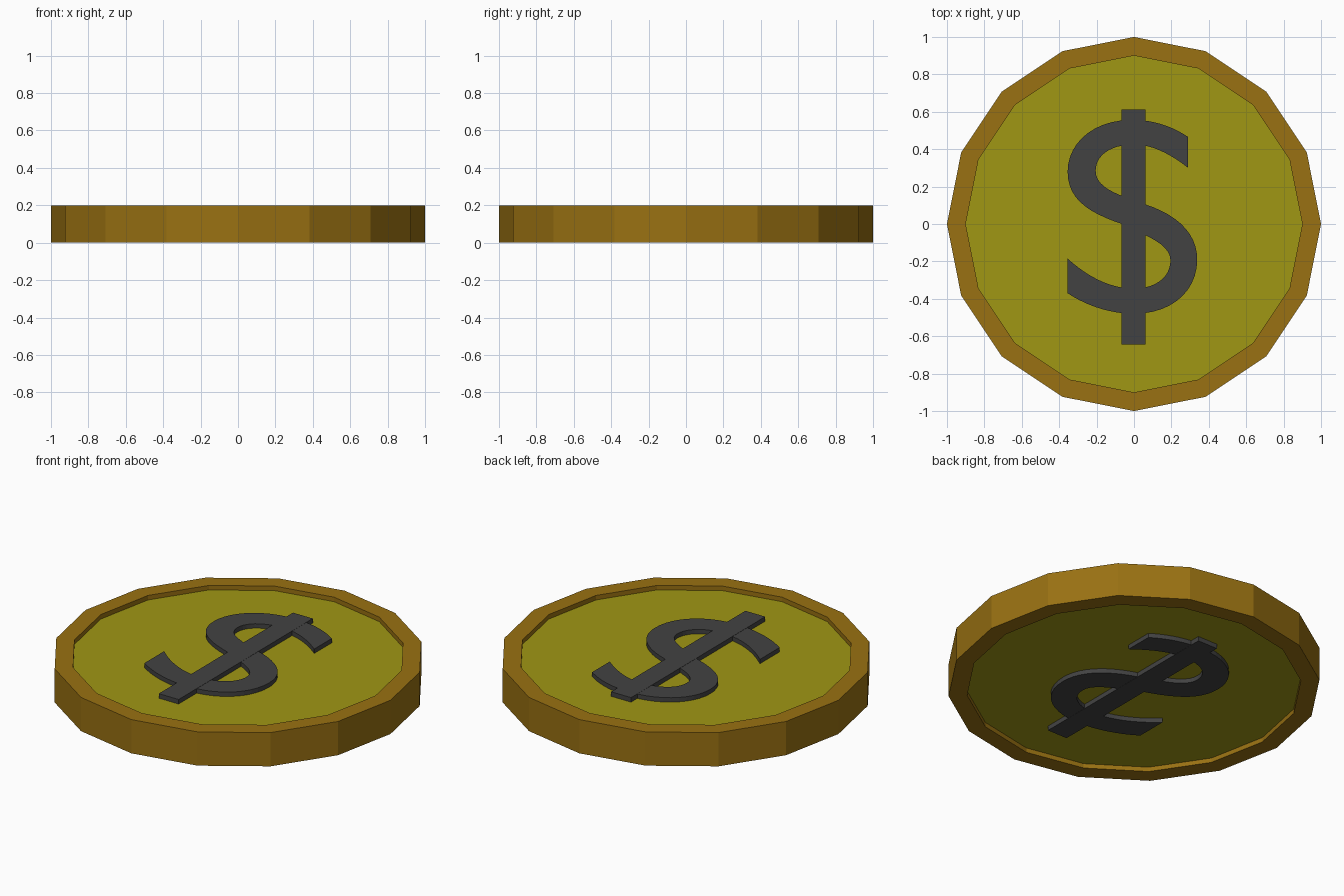
import bpy
import bmesh
import math
from mathutils import Vector
from mathutils.geometry import interpolate_bezier

SIDES = 16
THICK = 0.2
RECESS = 0.027

if "Cube" in bpy.data.objects:
    bpy.data.objects.remove(bpy.data.objects["Cube"], do_unlink=True)


def material(name, r, g, b):
    mat = bpy.data.materials.new(name)
    mat.use_nodes = True
    mat.diffuse_color = (r, g, b, 1)
    bsdf = mat.node_tree.nodes["Principled BSDF"]
    bsdf.inputs["Base Color"].default_value = (r, g, b, 1)
    bsdf.inputs["Roughness"].default_value = 0.8
    return mat


def finish(name, bm, mat):
    bmesh.ops.recalc_face_normals(bm, faces=bm.faces)
    mesh = bpy.data.meshes.new(name)
    bm.to_mesh(mesh)
    bm.free()
    mesh.materials.append(mat)
    obj = bpy.data.objects.new(name, mesh)
    bpy.context.collection.objects.link(obj)
    return obj


def prism(name, outline, z0, z1, mat):
    """Extrude a closed 2D outline between two heights."""
    bm = bmesh.new()
    face = bm.faces.new([bm.verts.new((p[0], p[1], z0)) for p in outline])
    top = bmesh.ops.extrude_face_region(bm, geom=[face], use_keep_orig=True)
    verts = [v for v in top["geom"] if isinstance(v, bmesh.types.BMVert)]
    bmesh.ops.translate(bm, verts=verts, vec=(0, 0, z1 - z0))
    bmesh.ops.triangulate(bm, faces=[f for f in bm.faces if len(f.verts) > 4])
    return finish(name, bm, mat)


def circle(radius):
    steps = [2 * math.pi * i / SIDES for i in range(SIDES)]
    return [(radius * math.cos(a), radius * math.sin(a)) for a in steps]


def bezier_edge(start, *segments):
    """Sample a chain of cubic segments (handle, handle, end)."""
    points = [Vector(start)]
    for h0, h1, end in segments:
        points += interpolate_bezier(points[-1], Vector(h0), Vector(h1), Vector(end), 12)[1:]
    return points


rim_gold = material("rim_gold", 0.32, 0.165, 0.006)
face_yellow = material("face_yellow", 0.35, 0.31, 0.007)
dark_grey = material("dark_grey", 0.055, 0.055, 0.055)

# Raised rim: a square-section ring
bm = bmesh.new()
loops = [[bm.verts.new((x, y, z)) for x, y in circle(r)]
         for r, z in ((1, 0), (1, THICK), (0.9, THICK), (0.9, 0))]
for k in range(4):
    a, b = loops[k], loops[(k + 1) % 4]
    for i in range(SIDES):
        j = (i + 1) % SIDES
        bm.faces.new((a[i], a[j], b[j], b[i]))
finish("coin_rim", bm, rim_gold)

# Recessed disc, sunk on both sides
prism("coin_disc", circle(0.9), RECESS, THICK - RECESS, face_yellow)

# Double-curved emblem band, passing through the disc
left_edge = bezier_edge(
    (0.29, 0.465),
    ((0.2, 0.525), (0.1, 0.557), (-0.01, 0.557)),
    ((-0.22, 0.557), (-0.355, 0.43), (-0.355, 0.28)),
    ((-0.355, 0.13), (-0.24, 0.06), (-0.065, 0)),
    ((0.04, -0.055), (0.195, -0.1), (0.195, -0.195)),
    ((0.195, -0.28), (0.12, -0.345), (0, -0.345)),
    ((-0.13, -0.345), (-0.25, -0.28), (-0.355, -0.185)))
right_edge = bezier_edge(
    (-0.355, -0.37),
    ((-0.25, -0.44), (-0.12, -0.48), (0, -0.48)),
    ((0.2, -0.48), (0.338, -0.36), (0.338, -0.19)),
    ((0.338, -0.05), (0.23, 0.05), (0.06, 0.105)),
    ((-0.08, 0.155), (-0.205, 0.19), (-0.205, 0.285)),
    ((-0.205, 0.37), (-0.12, 0.425), (0, 0.425)),
    ((0.1, 0.425), (0.2, 0.37), (0.29, 0.3)))
prism("emblem_band", left_edge + right_edge, 0.001, THICK - 0.001, dark_grey)

# Straight emblem bar
bar = [(-0.068, -0.645), (0.062, -0.645), (0.062, 0.612), (-0.068, 0.612)]
prism("emblem_bar", bar, 0, THICK, dark_grey)
